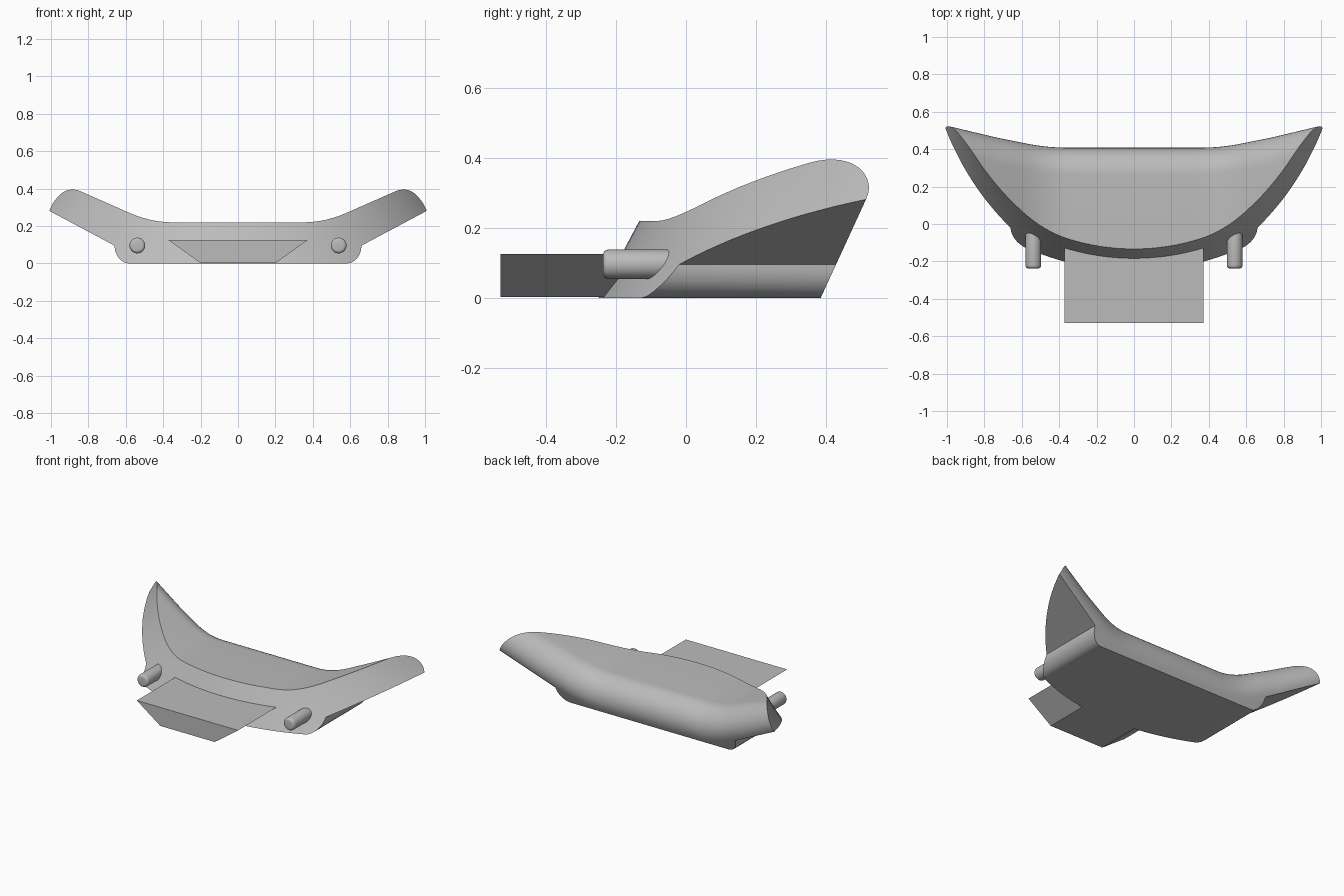
import bpy, bmesh, math

cube = bpy.data.objects.get("Cube")
if cube:
    bpy.data.objects.remove(cube, do_unlink=True)

grey = bpy.data.materials.new("plain_grey")
grey.use_nodes = True
grey.diffuse_color = (0.5, 0.5, 0.5, 1)
grey.node_tree.nodes["Principled BSDF"].inputs["Base Color"].default_value = (0.5, 0.5, 0.5, 1)


def loft(name, rings):
    """Closed solid through rings that all have the same point count."""
    bm = bmesh.new()
    rows = [[bm.verts.new(p) for p in ring] for ring in rings]
    n = len(rows[0])
    for a, b in zip(rows, rows[1:]):
        for i in range(n):
            j = (i + 1) % n
            bm.faces.new((a[i], a[j], b[j], b[i]))
    bm.faces.new(rows[0])
    bm.faces.new(rows[-1])
    bmesh.ops.recalc_face_normals(bm, faces=bm.faces)
    mesh = bpy.data.meshes.new(name)
    bm.to_mesh(mesh)
    bm.free()
    mesh.materials.append(grey)
    ob = bpy.data.objects.new(name, mesh)
    bpy.context.collection.objects.link(ob)
    return ob


def finish(ob, angle=30):
    """Apply modifiers and smooth the soft edges."""
    bpy.ops.object.select_all(action='DESELECT')
    ob.select_set(True)
    bpy.context.view_layer.objects.active = ob
    for m in list(ob.modifiers):
        bpy.ops.object.modifier_apply(modifier=m.name)
    bpy.ops.object.shade_smooth_by_angle(angle=math.radians(angle))


def top_height(x):
    u = max(0, x - 0.35)
    return 0.22 + 0.44 * (u * u / 0.46 if u < 0.23 else u - 0.115)


LEAN = math.atan(0.46)


def section(x, bottom):
    """Side section: flat base, leaning back, rounded upper rear edge."""
    top = top_height(abs(x))
    r = min(0.14, (top - bottom) / 1.45)
    cz = top - r
    tz = cz - r * math.sin(LEAN)
    cy = 0.385 + 0.46 * tz - r * math.cos(LEAN)
    pts = [(x, -0.7, bottom), (x, 0.385 + 0.46 * bottom, bottom)]
    for i in range(15):
        a = -LEAN + (math.pi / 2 + LEAN) * i / 14
        pts.append((x, cy + r * math.cos(a), cz + r * math.sin(a)))
    return pts + [(x, -0.7, top)]


# Stations along half of the width: flat base, rounded side, rising wing
half = [(0.58 * i / 16, 0) for i in range(17)]
for i in range(1, 9):
    a = math.pi / 2 * i / 8
    half.append((0.58 + 0.08 * math.sin(a), 0.095 * (1 - math.cos(a))))
half += [(0.661 + 0.022 * i, 0.096 + 0.0117 * i) for i in range(1, 21)]
stations = [(-x, b) for x, b in reversed(half[1:])] + half
body = loft("curved_body", [section(x, b) for x, b in stations])

# Leaning, bowed front surface used to trim the body
rings = []
for k in range(15):
    z = -0.1 + 0.05 * k
    r = 1.43 - 1.5 * z + 1.6 * z * z
    cy = -0.25 + 0.53 * z + r
    rings.append([(r * math.sin(t), cy - r * math.cos(t), z)
                  for t in (math.tau * i / 160 for i in range(160))])
trim = loft("front_trim_cutter", rings)
cut = body.modifiers.new("trim", 'BOOLEAN')
cut.operation = 'INTERSECT'
cut.solver = 'EXACT'
cut.object = trim
finish(body)
bpy.data.objects.remove(trim, do_unlink=True)

# Front tongue with sloping sides
tongue = [(-0.2, 0.002), (0.2, 0.002), (0.372, 0.125), (-0.372, 0.125)]
loft("front_tongue", [[(x, y, z) for x, z in tongue] for y in (-0.53, -0.1)])

# Round pegs either side of the tongue
for side, label in ((1, "left"), (-1, "right")):
    bpy.ops.mesh.primitive_cylinder_add(vertices=32, radius=0.042, depth=0.215,
                                        location=(side * 0.538, -0.13, 0.096),
                                        rotation=(math.pi / 2, 0, 0))
    peg = bpy.context.object
    peg.name = label + "_peg"
    peg.data.materials.append(grey)
    soft = peg.modifiers.new("soft_end", 'BEVEL')
    soft.width = 0.016
    soft.segments = 4
    finish(peg, 40)
